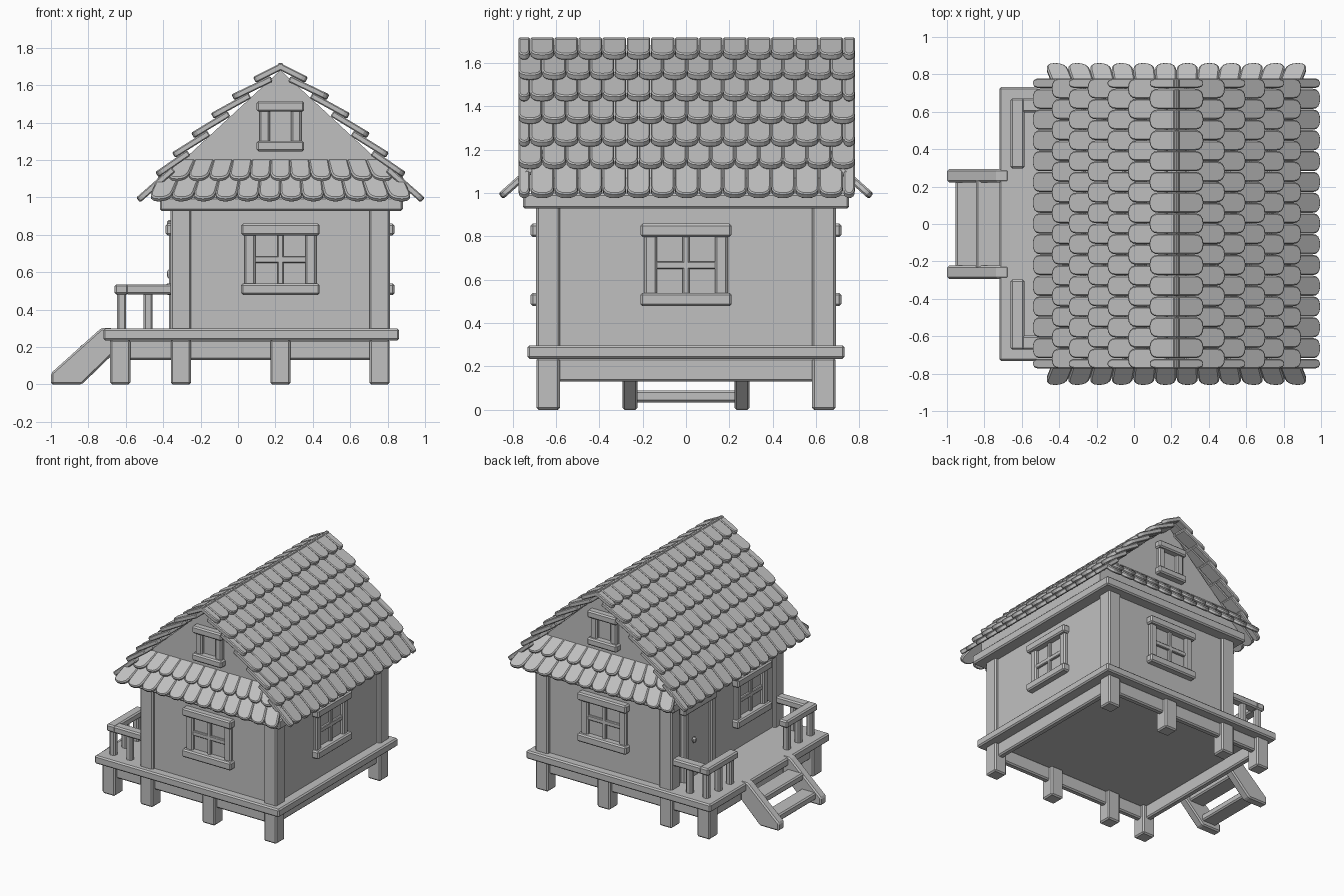
import bpy, bmesh, math
from mathutils import Matrix, Vector

cube = bpy.data.objects.get("Cube")
if cube:
    bpy.data.objects.remove(cube, do_unlink=True)

grey = bpy.data.materials.new("plain_grey")
grey.use_nodes = True
GREY = (0.53, 0.53, 0.53, 1)
grey.diffuse_color = GREY
grey.node_tree.nodes["Principled BSDF"].inputs["Base Color"].default_value = GREY

CX = 0.227        # centre line of the house


def finish(name, bm, bevel=0.01):
    bmesh.ops.recalc_face_normals(bm, faces=bm.faces)
    mesh = bpy.data.meshes.new(name)
    bm.to_mesh(mesh)
    bm.free()
    mesh.materials.append(grey)
    ob = bpy.data.objects.new(name, mesh)
    bpy.context.collection.objects.link(ob)
    if bevel:
        mod = ob.modifiers.new("soft_edges", "BEVEL")
        mod.width = bevel
        mod.segments = 1
        mod.limit_method = "ANGLE"
    return ob


def boxes(name, spans, matrix=Matrix(), bevel=0.01):
    """One object from boxes given as (x0, x1, y0, y1, z0, z1)."""
    bm = bmesh.new()
    for x0, x1, y0, y1, z0, z1 in spans:
        centre = Vector((x0 + x1, y0 + y1, z0 + z1)) / 2
        size = Matrix.Diagonal((x1 - x0, y1 - y0, z1 - z0, 1))
        bmesh.ops.create_cube(bm, size=1, matrix=matrix @ Matrix.Translation(centre) @ size)
    return finish(name, bm, bevel)


def prism(bm, points, offset):
    """Extrude a closed loop of points along an offset."""
    face = bm.faces.new([bm.verts.new(p) for p in points])
    new = bmesh.ops.extrude_face_region(bm, geom=[face])["geom"]
    bmesh.ops.translate(bm, vec=offset, verts=[v for v in new if isinstance(v, bmesh.types.BMVert)])


def facing(x, y, degrees):
    """Local frame whose -y points out of a wall."""
    return Matrix.Translation((x, y, 0)) @ Matrix.Rotation(math.radians(degrees), 4, "Z")


# Raised base: feet, open frame of beams and the platform on top
boxes("feet", [(x - 0.054, x + 0.054, y - 0.054, y + 0.054, 0, 0.24)
               for x in (-0.63, -0.305, CX, 0.757) for y in (-0.636, 0.636)])
boxes("floor_frame", [(-0.63, 0.757, y - 0.025, y + 0.025, 0.13, 0.24) for y in (-0.636, 0.636)]
      + [(x - 0.025, x + 0.025, -0.636, 0.636, 0.13, 0.24) for x in (-0.63, 0.757)])
boxes("platform", [(-0.72, 0.862, -0.732, 0.732, 0.235, 0.298)])

# House body
boxes("walls", [(-0.335, 0.785, -0.665, 0.665, 0.28, 0.95)], bevel=0)
boxes("corner_posts", [(x - 0.055, x + 0.055, y - 0.055, y + 0.055, 0.28, 0.95)
                       for x in (-0.305, 0.757) for y in (-0.636, 0.636)])
boxes("top_beam", [(-0.418, 0.882, -0.753, 0.753, 0.928, 1.0)])

# Gable block that carries the tiles
half = [(0.54, 1.18), (0.645, 1.07), (0.645, 0.97)]
bm = bmesh.new()
prism(bm, [(CX + u, -0.66, z) for u, z in [(0, 1.68)] + half + [(-u, z) for u, z in reversed(half)]], (0, 1.32, 0))
finish("gable_block", bm, 0)


def window(name, frame):
    spans = [(-0.21, 0.21, -0.052, 0.01, z, z + 0.062) for z in (0.478, 0.797)]
    spans += [(s - 0.03, s + 0.03, -0.027, 0.01, 0.53, 0.81) for s in (-0.163, 0.163)]
    boxes(name + "_frame", spans, frame)
    boxes(name + "_bars", [(-0.015, 0.015, -0.018, 0.01, 0.53, 0.81),
                           (-0.14, 0.14, -0.018, 0.01, 0.65, 0.685)], frame, 0.005)


window("front_window", facing(CX, -0.665, 0))
window("back_window", facing(CX, 0.665, 180))
window("right_window", facing(0.785, 0, 90))
window("porch_window", facing(-0.335, -0.3, -90))

# Small gable windows
for name, y, turn in (("front", -0.66, 0), ("back", 0.66, 180)):
    spans = [(-0.127, 0.127, -0.052, 0.01, z, z + 0.056) for z in (1.246, 1.458)]
    spans += [(s - 0.028, s + 0.028, -0.03, 0.01, 1.29, 1.47) for s in (-0.085, 0.085)]
    boxes(name + "_gable_window", spans, facing(CX, y, turn))

# Door with frame and knob
door = facing(-0.335, 0.35, -90)
boxes("door_frame", [(-0.19, -0.135, -0.035, 0.01, 0.29, 0.84), (0.135, 0.19, -0.035, 0.01, 0.29, 0.84),
                     (-0.2, 0.2, -0.045, 0.01, 0.82, 0.88)], door)
boxes("door", [(-0.135, 0.135, -0.012, 0.01, 0.295, 0.82)], door, 0)
bm = bmesh.new()
bmesh.ops.create_uvsphere(bm, u_segments=10, v_segments=6, radius=0.016, matrix=door
                          @ Matrix.Translation((-0.07, -0.03, 0.59)) @ Matrix.Diagonal((1, 1, 1.6, 1)))
finish("door_knob", bm, 0)

# Porch railings and steps, one on each side of the opening
for side, s in (("left", 1), ("right", -1)):
    def across(a, b):
        return tuple(sorted((s * a, s * b)))
    boxes(side + "_railing_top", [(-0.66, -0.585, *across(0.297, 0.672), 0.48, 0.535),
                                  (-0.6, -0.35, *across(0.597, 0.672), 0.48, 0.535)])
    boxes(side + "_balusters", [(x - 0.024, x + 0.024, s * y - 0.024, s * y + 0.024, 0.285, 0.49)
                                for x, y in ((-0.622, 0.635), (-0.48, 0.635), (-0.622, 0.49), (-0.622, 0.35))])
    bm = bmesh.new()
    stringer = [(-1, 0), (-0.835, 0), (-0.67, 0.16), (-0.67, 0.302), (-0.73, 0.302), (-1, 0.06)]
    prism(bm, [(x, s * 0.223, z) for x, z in stringer], (0, s * 0.07, 0))
    finish(side + "_stair_stringer", bm)
boxes("stair_treads", [(-0.955, -0.83, -0.24, 0.24, 0.035, 0.09), (-0.845, -0.71, -0.24, 0.24, 0.155, 0.21)])


def tile(bm, frame, bottom, top, width):
    """Shingle plate with a rounded lower end, between two centre points."""
    bottom, top = Vector(bottom), Vector(top)
    up = top - bottom
    normal = Vector((1, 0, 0)).cross(up).normalized()
    curve = 0.052 / up.length
    w = width / 2
    pts = [top + Vector((w, 0, 0)), top - Vector((w, 0, 0))]
    for i in range(9):
        a = math.pi * i / 8
        u = -w * math.copysign(abs(math.cos(a)) ** 0.85, math.cos(a))
        pts.append(bottom + Vector((u, 0, 0)) + up * curve * (1 - math.sin(a) ** 0.85))
    turn = frame.to_3x3()
    prism(bm, [frame @ p for p in pts], turn @ (normal * -0.034))


# Main roof: ridge cap, then rows as (distance from ridge, height) of lower edges
rows = [(0.147, 1.643), (0.262, 1.55), (0.372, 1.45), (0.478, 1.345),
        (0.58, 1.24), (0.67, 1.135), (0.772, 0.998)]
COUNT, LENGTH = 14, 1.555
step = LENGTH / COUNT
for name, turn in (("right", 90), ("left", -90)):
    frame = facing(CX, 0.003, turn)
    bm = bmesh.new()
    for r, (d, z) in enumerate(rows):
        if r == 0:
            td, tz = -0.009, 1.721
        else:
            pd, pz = rows[r - 1]
            td, tz = d + (pd - 0.023 - d) * 1.5, z + (pz - 0.027 - z) * 1.5
        if r % 2:
            cells = [((i - (COUNT - 1) / 2) * step, step) for i in range(COUNT)]
        else:
            cells = [((i - COUNT / 2) * step, step) for i in range(1, COUNT)]
            cells += [(s * (LENGTH / 2 - step / 4), step / 2) for s in (-1, 1)]
        for u, w in cells:
            tile(bm, frame, (u, -d, z), (u, -td, tz), w - 0.003)
    finish(name + "_roof_tiles", bm, 0.008)

# Skirt roofs below the gables, fanned slightly outward
for name, turn in (("front", 0), ("back", 180)):
    frame = facing(CX, 0, turn)
    bm = bmesh.new()
    for count, gap, y0, z0, y1, z1 in ((12, 0.118, 0.866, 0.998, 0.72, 1.128), (11, 0.111, 0.778, 1.105, 0.65, 1.212)):
        for i in range(count):
            u = (i - (count - 1) / 2) * gap
            tile(bm, frame, (u, -y0, z0), (u * 0.91, -y1, z1), gap - 0.004)
    finish(name + "_skirt_tiles", bm, 0.008)
